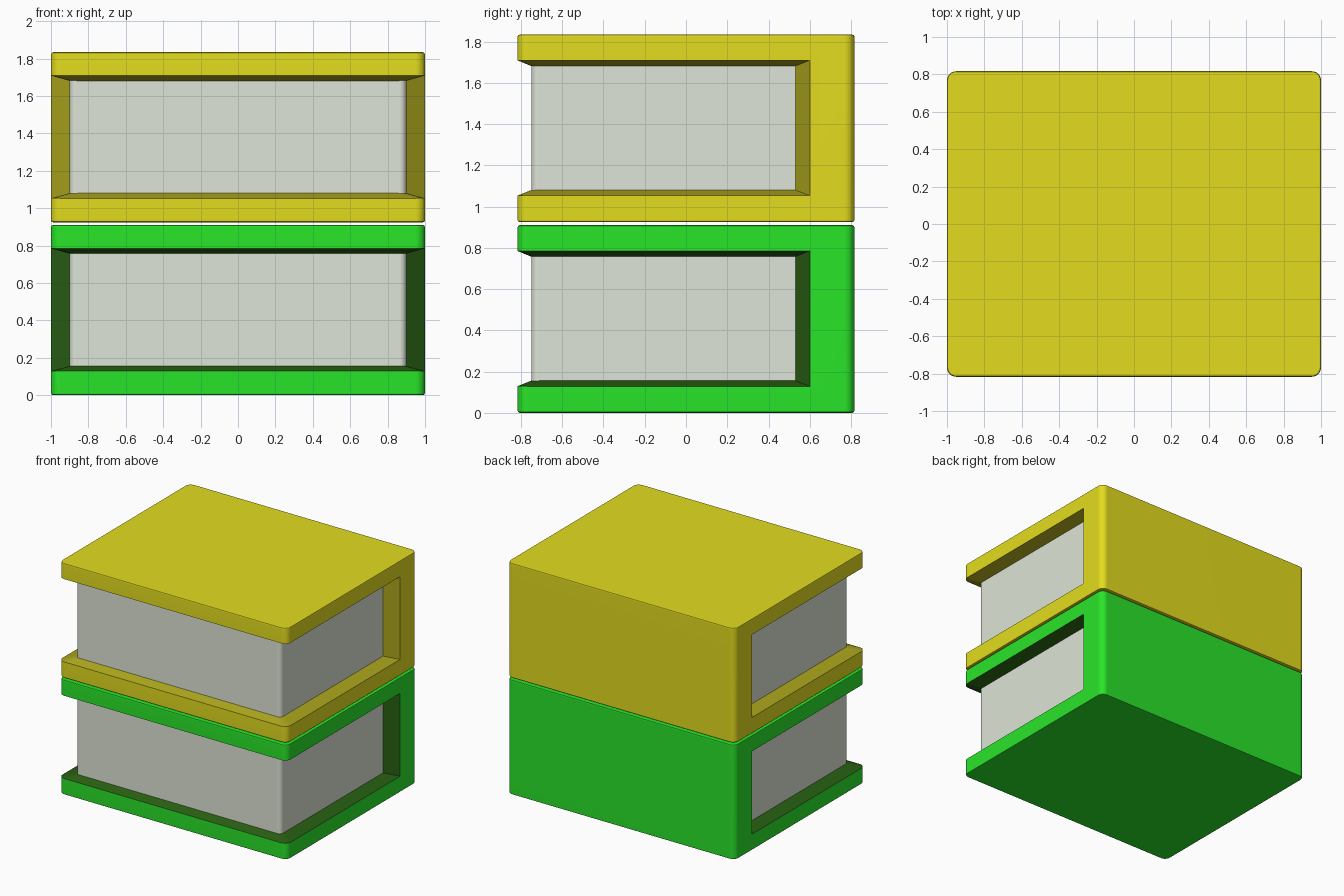
import bpy, bmesh, math

if "Cube" in bpy.data.objects:
    bpy.data.objects.remove(bpy.data.objects["Cube"])


def material(name, rgb):
    m = bpy.data.materials.new(name)
    m.diffuse_color = (*rgb, 1)
    m.use_nodes = True
    m.node_tree.nodes["Principled BSDF"].inputs["Base Color"].default_value = m.diffuse_color
    return m


YELLOW = material("yellow cover", (0.77, 0.72, 0.013))
GREEN = material("green cover", (0.022, 0.78, 0.022))
DARK_YELLOW = material("dark yellow lining", (0.41, 0.38, 0.012))
DARK_GREEN = material("dark green lining", (0.022, 0.115, 0.006))
PAPER = material("paper", (0.73, 0.78, 0.68))


def arc(cx, cy, r, a0, n=6):
    """Quarter-circle points, anticlockwise from a0 degrees."""
    return [(cx + r * math.cos(math.radians(a0 + 90 * i / n)),
             cy + r * math.sin(math.radians(a0 + 90 * i / n))) for i in range(n + 1)]


def make_object(name, bm, mat):
    bmesh.ops.recalc_face_normals(bm, faces=bm.faces)
    me = bpy.data.meshes.new(name)
    bm.to_mesh(me)
    bm.free()
    me.materials.append(mat)
    ob = bpy.data.objects.new(name, me)
    bpy.context.collection.objects.link(ob)
    return ob


def rounded_block(name, x, y0, y1, z0, z1, r, b, mat):
    """Upright block with rounded corners and softened top and bottom rims."""
    bm = bmesh.new()
    steps = [(0, b), (b * 0.3, b * 0.3), (b, 0)] if b else [(0, 0)]
    levels = [(z0 + h, i) for h, i in steps] + [(z1 - h, i) for h, i in reversed(steps)]
    rings = []
    for z, i in levels:
        q = r - i
        pts = (arc(x - r, y1 - r, q, 0) + arc(-x + r, y1 - r, q, 90)
               + arc(-x + r, y0 + r, q, 180) + arc(x - r, y0 + r, q, 270))
        rings.append([bm.verts.new((*p, z)) for p in pts])
    for a, c in zip(rings, rings[1:]):
        for k in range(len(a)):
            j = (k + 1) % len(a)
            bm.faces.new((a[k], a[j], c[j], c[k]))
    bm.faces.new(rings[0])
    bm.faces.new(rings[-1])
    return make_object(name, bm, mat)


def page_opening(z, mat):
    """U-shaped cutter that narrows towards the pages."""
    bm = bmesh.new()
    sides = []
    for t in (-0.2, 1.25):
        x = 1 - 0.1 * t
        yf = -0.817 + 0.067 * t
        yb = 0.60 - 0.07 * t
        lo, hi = z + 0.129 + 0.027 * t, z + 0.785 - 0.028 * t
        r = 0.045
        path = [(-x, yb)] + arc(-x + r, yf + r, r, 180) + arc(x - r, yf + r, r, 270) + [(x, yb)]
        sides.append([[bm.verts.new((*p, h)) for p in path] for h in (lo, hi)])
    loop = [sides[0][0], sides[0][1], sides[1][1], sides[1][0]]
    for s in range(4):
        a, c = loop[s], loop[(s + 1) % 4]
        for k in range(len(a) - 1):
            bm.faces.new((a[k], a[k + 1], c[k + 1], c[k]))
    for k in (0, -1):
        bm.faces.new([s[k] for s in loop])
    return make_object("opening_cutter", bm, mat)


def smooth(ob):
    bpy.ops.object.select_all(action='DESELECT')
    ob.select_set(True)
    bpy.context.view_layer.objects.active = ob
    bpy.ops.object.shade_smooth_by_angle(angle=math.radians(35))
    # Keep the large faces looking flat
    wn = ob.modifiers.new("flat_faces", 'WEIGHTED_NORMAL')
    wn.keep_sharp = True


def book(label, z, mat, lining):
    # Cover: rounded block with the page opening cut away, cut faces take the lining colour
    cover = rounded_block(label + "_cover", 1, -0.817, 0.817, z, z + 0.91, 0.05, 0.012, mat)
    cutter = page_opening(z, lining)
    cutter.hide_render = True
    mod = cover.modifiers.new("opening", 'BOOLEAN')
    mod.object = cutter
    mod.solver = 'EXACT'
    mod.material_mode = 'TRANSFER'
    bpy.context.view_layer.objects.active = cover
    bpy.ops.object.modifier_apply(modifier=mod.name)
    bpy.data.objects.remove(cutter)
    smooth(cover)
    # Page block, seated inside the cover
    smooth(rounded_block(label + "_pages", 0.9, -0.75, 0.65, z + 0.10, z + 0.81, 0.035, 0, PAPER))


book("lower_book", 0.0, GREEN, DARK_GREEN)
book("upper_book", 0.924, YELLOW, DARK_YELLOW)
